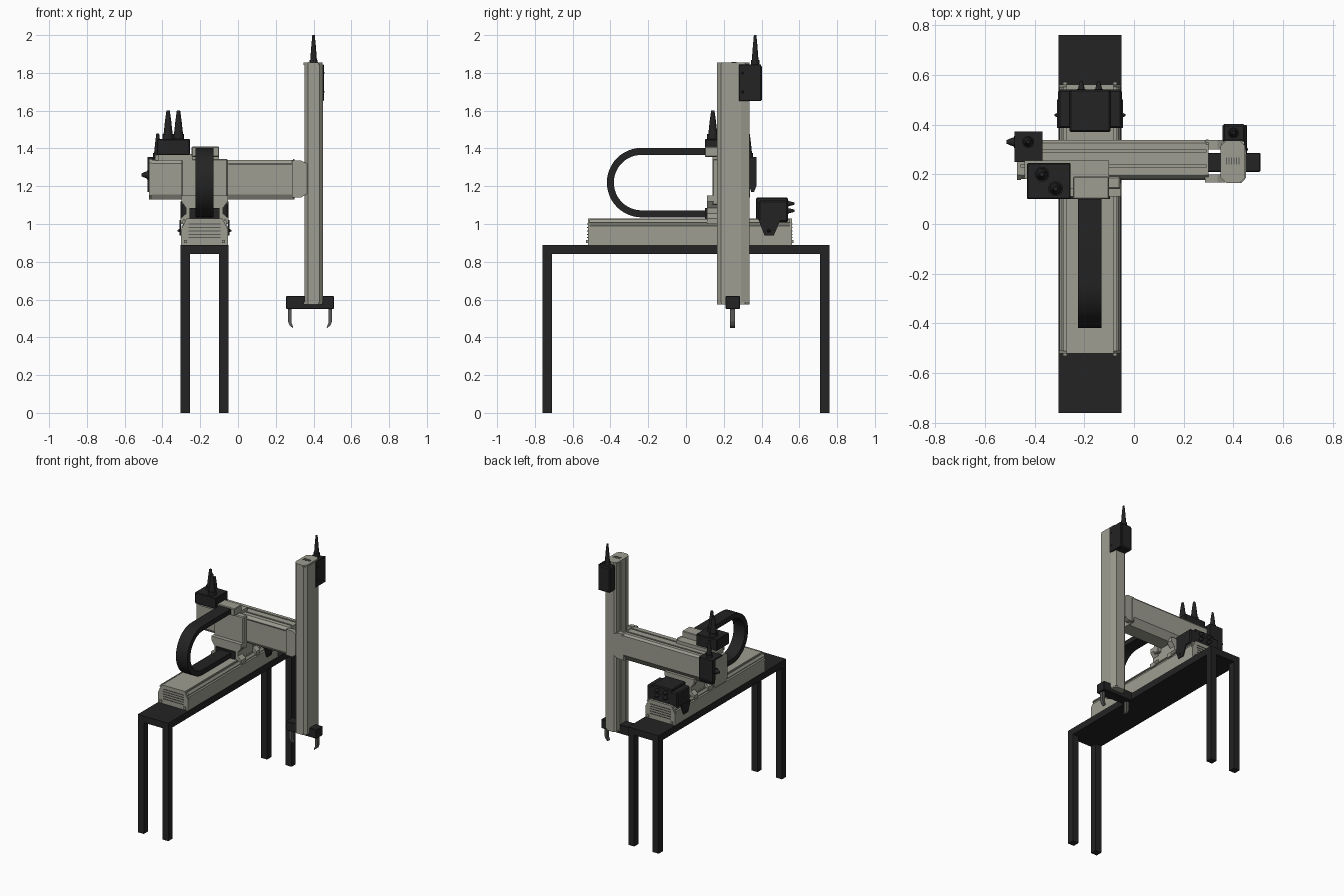
import bpy, bmesh, math
from mathutils import Vector

cube = bpy.data.objects.get("Cube")
if cube:
    bpy.data.objects.remove(cube, do_unlink=True)


def material(name, rgb):
    m = bpy.data.materials.new(name)
    m.use_nodes = True
    m.diffuse_color = (*rgb, 1)
    m.node_tree.nodes["Principled BSDF"].inputs["Base Color"].default_value = (*rgb, 1)
    return m


TAN = material("warm grey metal", (0.34, 0.34, 0.285))
BLACK = material("matt black", (0.017, 0.017, 0.017))
STEEL = material("dark steel", (0.1, 0.1, 0.095))


def finish(name, bm, mat, smooth=False):
    bmesh.ops.recalc_face_normals(bm, faces=bm.faces)
    me = bpy.data.meshes.new(name)
    bm.to_mesh(me)
    bm.free()
    me.materials.append(mat)
    ob = bpy.data.objects.new(name, me)
    bpy.context.collection.objects.link(ob)
    if smooth:
        bpy.ops.object.select_all(action="DESELECT")
        ob.select_set(True)
        bpy.context.view_layer.objects.active = ob
        bpy.ops.object.shade_smooth_by_angle(angle=math.radians(35))
    return ob


def prism(name, pts, axis, lo, hi, mat, smooth=False):
    """Extrude a closed 2D profile; points give the two other axes in xyz order."""
    bm = bmesh.new()

    def place(p, d):
        c = list(p)
        c.insert("xyz".index(axis), d)
        return bm.verts.new(c)
    face = bm.faces.new([place(p, lo) for p in pts])
    ext = bmesh.ops.extrude_face_region(bm, geom=[face])["geom"]
    for v in ext:
        if isinstance(v, bmesh.types.BMVert):
            v.co["xyz".index(axis)] = hi
    return finish(name, bm, mat, smooth)


def box(name, x, y, z, mat, bevel=0):
    ob = prism(name, [(x[0], y[0]), (x[1], y[0]), (x[1], y[1]), (x[0], y[1])], "z", *z, mat)
    if bevel:
        b = ob.modifiers.new("edge", "BEVEL")
        b.width, b.segments = bevel, 1
    return ob


def chamfered(u, v, c):
    """Rectangle outline with cut corners."""
    (a, b), (d, e) = u, v
    return [(a + c, d), (b - c, d), (b, d + c), (b, e - c),
            (b - c, e), (a + c, e), (a, e - c), (a, d + c)]


def plug(name, base, direction, length, r):
    """Stepped cable gland with a tapering boot."""
    rings = [(0, r), (0.2, r), (0.2, r * 0.8), (0.65, r * 0.55), (1, r * 0.3)]
    turn = Vector((0, 0, 1)).rotation_difference(Vector(direction)).to_matrix()
    bm = bmesh.new()
    loops = []
    for t, rad in rings:
        loops.append([bm.verts.new(Vector(base) + turn @ Vector(
            (rad * math.cos(i * math.pi / 8), rad * math.sin(i * math.pi / 8), t * length)))
            for i in range(16)])
    for a, b in zip(loops, loops[1:]):
        for i in range(16):
            bm.faces.new((a[i], a[(i + 1) % 16], b[(i + 1) % 16], b[i]))
    bm.faces.new(loops[0])
    bm.faces.new(loops[-1])
    return finish(name, bm, BLACK, True)


CX = -0.177  # centre line of the table and base rail


def mirrored(half):
    """Close a right-hand half outline across the centre line."""
    return [(CX + a, b) for a, b in half] + [(CX - a, b) for a, b in reversed(half)]


# Table
box("table_top", (CX - 0.127, CX + 0.127), (-0.76, 0.76), (0.84, 0.89), BLACK)
for sx, side in ((-1, "right"), (1, "left")):
    for sy, end in ((-1, "front"), (1, "back")):
        x, y = CX + sx * 0.102, sy * 0.735
        box(f"{end}_{side}_leg", (x - 0.025, x + 0.025), (y - 0.025, y + 0.025), (0, 0.84), BLACK)

# Base rail with side and top grooves, end caps and vents
rail = mirrored([(0.123, 0.89), (0.123, 0.99), (0.115, 0.995), (0.115, 1.004), (0.123, 1.007),
                 (0.112, 1.024), (0.104, 1.024), (0.104, 1.015), (0.096, 1.015), (0.096, 1.028)])
prism("base_rail", rail, "y", -0.51, 0.55, TAN)
cap = mirrored([(0.125, 0.89), (0.125, 0.97), (0.095, 1.03)])
for name, y in (("front", (-0.52, -0.51)), ("back", (0.55, 0.56))):
    prism(f"base_{name}_cap", cap, "y", *y, TAN)
    outer = y[0] if name == "front" else y[1]
    for i in range(5):
        z = 0.925 + i * 0.018
        box(f"base_{name}_vent", (CX - 0.085, CX + 0.085), (outer - 0.003, outer + 0.003),
            (z, z + 0.005), STEEL)
    for s in (-1, 1):
        box(f"base_{name}_screw", (CX + s * 0.1 - 0.008, CX + s * 0.1 + 0.008),
            (outer - 0.01, outer + 0.01), (0.9, 0.916), TAN)

# Carriage on the base: waisted saddle with an upright front plate
saddle = mirrored([(0.127, 1.0), (0.127, 1.03), (0.098, 1.055), (0.098, 1.085), (0.123, 1.12), (0.123, 1.15)])
prism("carriage_saddle", saddle, "y", 0.11, 0.165, TAN)
prism("carriage_rear_saddle", saddle, "y", 0.29, 0.335, TAN)
box("carriage_core", (CX - 0.095, CX + 0.095), (0.16, 0.3), (1.025, 1.14), TAN)
box("carriage_plate", (CX - 0.123, CX + 0.123), (0.14, 0.19), (1.1, 1.345), TAN, 0.006)
box("chain_top_bracket", (-0.245, -0.1), (0.1, 0.19), (1.355, 1.41), TAN, 0.004)
box("connector_shelf", (-0.44, -0.1), (0.18, 0.255), (1.335, 1.365), TAN)
box("connector_shelf_front", (-0.42, -0.24), (0.14, 0.19), (1.335, 1.37), TAN)
box("chain_low_bracket", (CX - 0.08, CX + 0.08), (0.1, 0.13), (1.03, 1.085), BLACK)

# Cable chain: straight runs joined by a half turn
outer, inner = [(0.13, 1.403)], [(0.13, 1.366)]
for i in range(25):
    a = math.pi / 2 + math.pi * i / 24
    for line, r in ((outer, 0.184), (inner, 0.147)):
        line.append((-0.235 + r * math.cos(a), 1.219 + r * math.sin(a)))
outer.append((0.13, 1.035))
inner.append((0.13, 1.072))
prism("cable_chain", outer + inner[::-1], "x", -0.225, -0.13, BLACK, True)

# Connector box with two cable plugs
box("connector_box", (-0.43, -0.255), (0.1, 0.245), (1.365, 1.45), BLACK, 0.004)
plug("connector_plug_back", (-0.37, 0.2, 1.445), (0, 0, 1), 0.155, 0.03)
plug("connector_plug_front", (-0.315, 0.142, 1.445), (0, 0, 1), 0.155, 0.03)

# Cross arm with grooves along the top
arm = [(0.195, 1.13), (0.3, 1.13), (0.337, 1.18), (0.337, 1.325), (0.325, 1.34), (0.3, 1.34),
       (0.3, 1.33), (0.288, 1.33), (0.288, 1.34), (0.24, 1.34), (0.24, 1.33), (0.228, 1.33),
       (0.228, 1.34), (0.195, 1.34), (0.18, 1.32), (0.18, 1.155)]
prism("cross_arm", arm, "x", -0.455, 0.292, TAN)
for name, x in (("right", (-0.47, -0.455)), ("left", (0.29, 0.3))):
    prism(f"arm_{name}_cap", chamfered((0.177, 0.34), (1.13, 1.343), 0.02), "x", *x, TAN)
box("arm_seam", (-0.05, 0.292), (0.176, 0.182), (1.312, 1.318), STEEL)
for name, y in (("front", (0.167, 0.2)), ("back", (0.3, 0.338))):
    prism(f"arm_{name}_flange", [(0.285, 1.14), (0.335, 1.14), (0.365, 1.16), (0.365, 1.32),
                                 (0.335, 1.335), (0.285, 1.335)], "y", *y, TAN)

# Arm motor at the right rear end
prism("arm_motor", [(0.25, 1.345), (0.335, 1.345), (0.335, 1.2), (0.345, 1.17), (0.36, 1.17),
                    (0.372, 1.2), (0.372, 1.355), (0.25, 1.355)], "x", -0.48, -0.368, BLACK)
plug("arm_motor_top_plug", (-0.425, 0.33, 1.35), (0, 0, 1), 0.13, 0.024)
plug("arm_motor_side_plug", (-0.475, 0.33, 1.26), (-1, 0, 0), 0.037, 0.024)

# Base motor straddling the rear of the rail
box("base_motor", (CX - 0.128, CX + 0.128), (0.385, 0.54), (1.01, 1.125), BLACK, 0.008)
box("base_motor_cover", (CX - 0.083, CX + 0.083), (0.37, 0.54), (1.02, 1.14), BLACK, 0.006)
for s in (-1, 1):
    x = CX + s * 0.128
    prism("base_motor_clip", [(0.385, 1.02), (0.5, 1.02), (0.465, 0.94), (0.415, 0.94)], "x",
          x - 0.004, x + 0.004, BLACK)
    plug("base_motor_side_plug", (x, 0.438, 0.965), (s, 0, 0), 0.014, 0.012)
    for z in (1.07, 1.108):
        plug("base_motor_plug", (CX + s * 0.035, 0.535, z), (0, 1, 0), 0.04, 0.017)

# Vertical column with grooves, top vents and motor
column = [(0.37, 0.165), (0.432, 0.165), (0.45, 0.185), (0.45, 0.29), (0.438, 0.335), (0.365, 0.335),
          (0.352, 0.325), (0.352, 0.285), (0.36, 0.285), (0.36, 0.275), (0.352, 0.275),
          (0.352, 0.22), (0.36, 0.22), (0.36, 0.21), (0.352, 0.21), (0.352, 0.185)]
prism("column", column, "z", 0.585, 1.845, TAN)
for name, z in (("bottom", (0.575, 0.587)), ("top", (1.843, 1.855))):
    prism(f"column_{name}_cap", chamfered((0.348, 0.447), (0.165, 0.335), 0.022), "z", *z, TAN)
for i in range(6):
    x = 0.37 + i * 0.01
    box("column_vent", (x, x + 0.004), (0.24, 0.268), (1.852, 1.857), STEEL)
box("column_motor", (0.355, 0.448), (0.33, 0.402), (1.65, 1.84), BLACK, 0.008)
box("column_motor_side", (0.442, 0.454), (0.28, 0.398), (1.65, 1.845), BLACK, 0.003)
plug("column_motor_plug", (0.4, 0.366, 1.835), (0, 0, 1), 0.165, 0.022)
for z in (1.7, 1.8):
    plug("column_motor_side_plug", (0.45, 0.3, z), (1, 0, 0), 0.008, 0.01)

# Gripper with two hooked fingers
GX = 0.381
box("gripper_body", (GX - 0.127, GX + 0.127), (0.21, 0.286), (0.55, 0.618), BLACK, 0.003)
for s, side in ((-1, "right"), (1, "left")):
    pts = [(0.117, 0.55), (0.117, 0.485), (0.108, 0.463), (0.092, 0.45),
           (0.088, 0.452), (0.097, 0.475), (0.097, 0.55)]
    prism(f"{side}_finger", [(GX + s * (a - 0.0), z) for a, z in pts], "y", 0.234, 0.26, STEEL)
